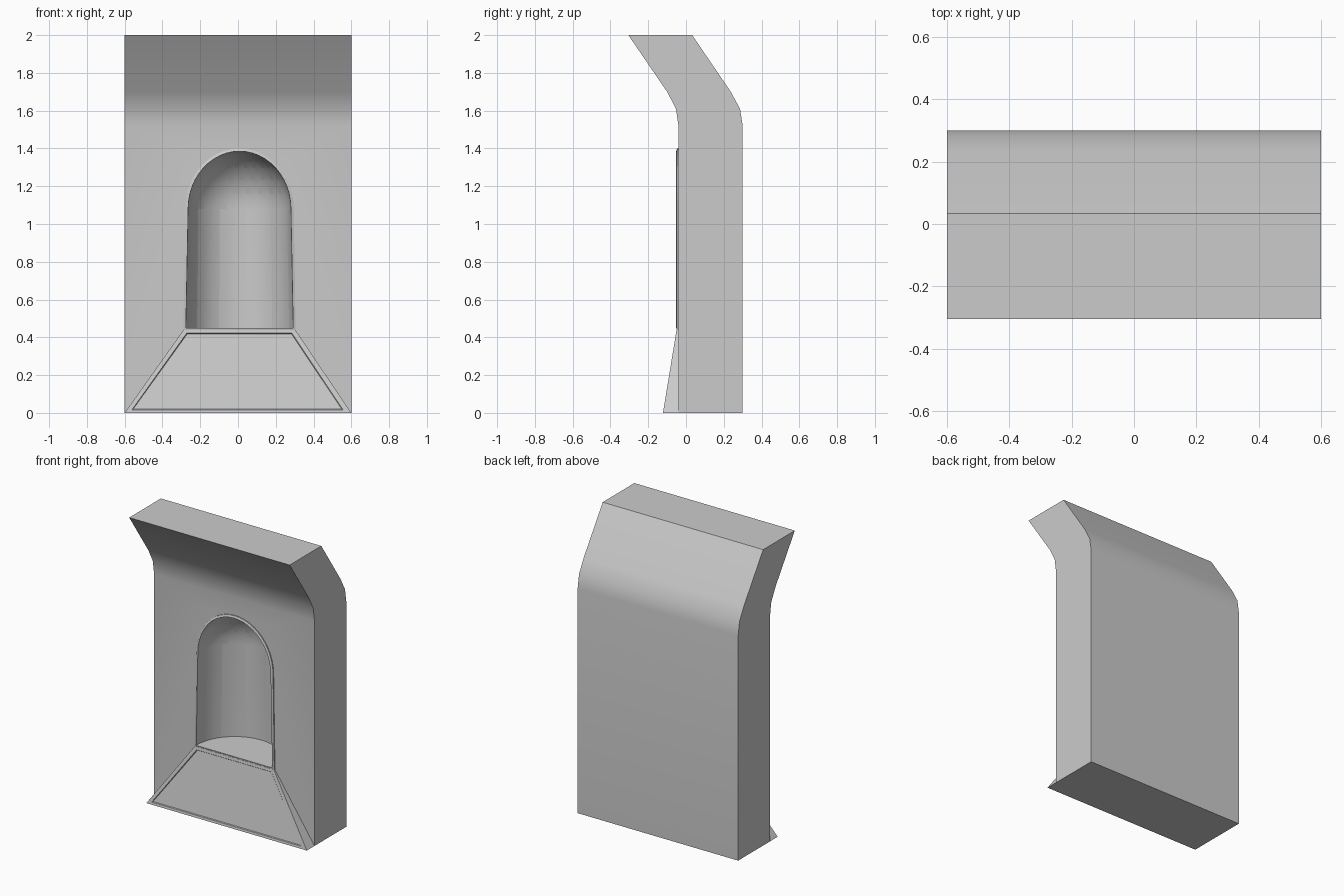
import bpy, bmesh, math
from math import sin, cos, pi

if "Cube" in bpy.data.objects:
    bpy.data.objects.remove(bpy.data.objects["Cube"])

CX = 0.008          # niche centre
FRONT = -0.04       # wall front plane
SPRING, FLOOR = 1.08, 0.45


def make(name, verts, faces, angle=30):
    bm = bmesh.new()
    vs = [bm.verts.new(v) for v in verts]
    for f in faces:
        bm.faces.new([vs[i] for i in f])
    bmesh.ops.remove_doubles(bm, verts=bm.verts, dist=1e-5)
    bmesh.ops.recalc_face_normals(bm, faces=bm.faces)
    me = bpy.data.meshes.new(name)
    bm.to_mesh(me)
    bm.free()
    ob = bpy.data.objects.new(name, me)
    bpy.context.collection.objects.link(ob)
    bpy.ops.object.select_all(action='DESELECT')
    ob.select_set(True)
    bpy.context.view_layer.objects.active = ob
    bpy.ops.object.shade_smooth_by_angle(angle=math.radians(angle))
    return ob


def loft(rings, closed=False):
    """Verts and faces joining closed rings, with end caps or as a torus."""
    n, m = len(rings[0]), len(rings)
    verts = [p for r in rings for p in r]
    faces = [(k * n + i, k * n + (i + 1) % n,
              (k + 1) % m * n + (i + 1) % n, (k + 1) % m * n + i)
             for k in range(m if closed else m - 1) for i in range(n)]
    return verts, faces


# Wall with forward-leaning top
prof = [(-0.04, 0), (-0.04, 1.52), (-0.053, 1.61), (-0.10, 1.70), (-0.305, 2.0),
        (0.033, 2.0), (0.237, 1.70), (0.286, 1.61), (0.30, 1.52), (0.30, 0)]
v, f = loft([[(x, y, z) for y, z in prof] for x in (-0.6, 0.6)])
n = len(prof)
f += [tuple(range(n)), tuple(range(n, 2 * n))]
wall = make("wall", v, f)

# Niche cutter: half-elliptic shaft ending in a quarter dome
levels = [(FLOOR, 0.284, 0.28), (SPRING, 0.272, 0.28)]
for k in range(1, 13):
    a = k * pi / 24
    levels.append((SPRING + 0.305 * sin(a), 0.272 * cos(a), 0.28 * cos(a)))
rings = []
for z, w, d in levels:
    arc = [(CX - w * cos(t * pi / 24), FRONT + d * sin(t * pi / 24), z) for t in range(25)]
    rings.append([(CX - w, -0.2, z)] + arc + [(CX + w, -0.2, z)])
v, f = loft(rings)
# the collapsed top ring: merge coincident points through the mesh builder
bm = bmesh.new()
vs = [bm.verts.new(p) for p in v]
for face in f + [tuple(range(len(rings[0])))]:
    bm.faces.new([vs[i] for i in face])
bmesh.ops.remove_doubles(bm, verts=bm.verts, dist=1e-5)
bmesh.ops.recalc_face_normals(bm, faces=bm.faces)
me = bpy.data.meshes.new("niche_cutter")
bm.to_mesh(me)
bm.free()
for p in me.polygons:
    p.use_smooth = True
cutter = bpy.data.objects.new("niche_cutter", me)
bpy.context.collection.objects.link(cutter)
mod = wall.modifiers.new("niche", 'BOOLEAN')
mod.operation, mod.object, mod.solver = 'DIFFERENCE', cutter, 'EXACT'
bpy.ops.object.select_all(action='DESELECT')
wall.select_set(True)
bpy.context.view_layer.objects.active = wall
bpy.ops.object.modifier_apply(modifier=mod.name)
bpy.data.objects.remove(cutter)
bpy.ops.object.shade_smooth_by_angle(angle=math.radians(30))


# Thin raised rim round the niche
def arch(wb, wt, h, zb, y):
    pts = [(CX - wb, y, zb)]
    pts += [(CX - wt * cos(i * pi / 24), y, SPRING + h * sin(i * pi / 24)) for i in range(25)]
    return pts + [(CX + wb, y, zb)]


outer = (0.297, 0.287, 0.32, 0.435)
inner = (0.284, 0.272, 0.305, FLOOR)
v, f = loft([arch(*outer, -0.035), arch(*outer, -0.047),
             arch(*inner, -0.052), arch(*inner, -0.035)], closed=True)
make("niche_rim", v, f)

# Sloping sill with a shallow inset panel
edge = [(-0.6, -0.122, 0), (0.6, -0.122, 0), (0.303, -0.05, 0.44), (-0.288, -0.05, 0.44)]
panel = [(-0.562, 0.016), (0.556, 0.016), (0.286, 0.422), (-0.272, 0.422)]


def slope(z, off):
    return -0.122 + 0.072 * z / 0.44 + off


base = [(-0.6, FRONT, 0), (0.6, FRONT, 0), (0.303, FRONT, 0.44), (-0.288, FRONT, 0.44)]
rim = [(x, slope(z, 0), z) for x, z in panel]
sunk = [(x * 0.988, slope(z, 0.005), z + (0.004 if z < 0.2 else -0.004)) for x, z in panel]
v, f = loft([base, edge, rim, sunk])
f += [(0, 1, 2, 3), (12, 13, 14, 15)]
make("sloping_sill", v, f, 15)
